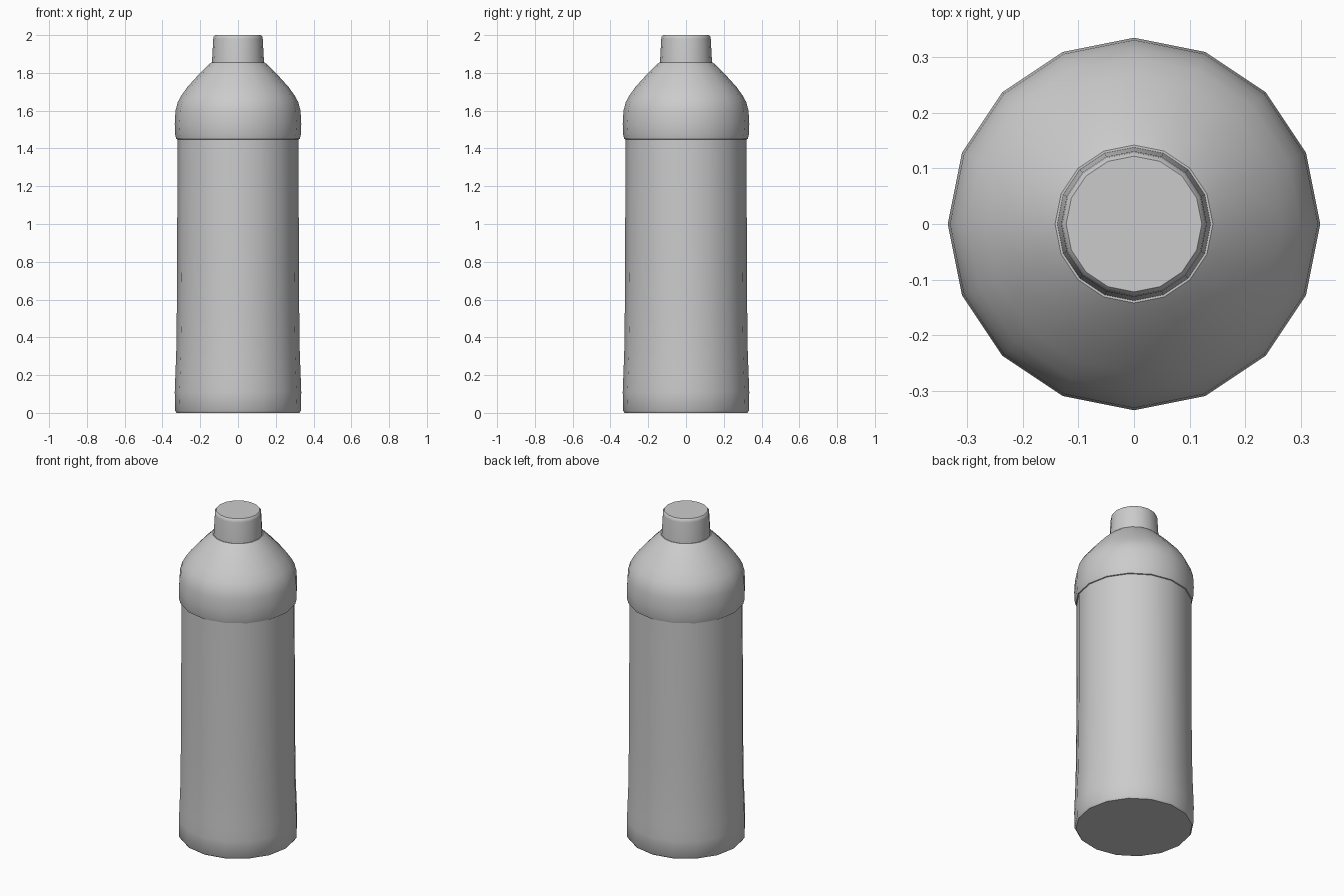
import bpy, bmesh, math

if "Cube" in bpy.data.objects:
    bpy.data.objects.remove(bpy.data.objects["Cube"])

SIDES = 16


def lathe(name, profile):
    """Revolve (radius, z) points around z and close both ends."""
    bm = bmesh.new()
    rings = [[bm.verts.new((r * math.cos(2 * math.pi * i / SIDES),
                            r * math.sin(2 * math.pi * i / SIDES), z))
              for i in range(SIDES)] for r, z in profile]
    for low, high in zip(rings, rings[1:]):
        for i in range(SIDES):
            j = (i + 1) % SIDES
            bm.faces.new((low[i], low[j], high[j], high[i]))
    bm.faces.new(rings[0][::-1])
    bm.faces.new(rings[-1])
    mesh = bpy.data.meshes.new(name)
    bm.to_mesh(mesh)
    bm.free()
    obj = bpy.data.objects.new(name, mesh)
    bpy.context.collection.objects.link(obj)
    bpy.ops.object.select_all(action='DESELECT')
    obj.select_set(True)
    bpy.context.view_layer.objects.active = obj
    bpy.ops.object.shade_smooth_by_angle(angle=math.radians(40))
    return obj


# Bottle: flared foot, straight body, overhanging rounded shoulder
lathe("bottle_body", [
    (0.325, 0.0), (0.333, 0.012), (0.335, 0.11), (0.332, 0.19),
    (0.327, 0.32), (0.324, 0.55), (0.322, 0.78), (0.321, 1.448),
    (0.327, 1.45), (0.333, 1.475), (0.335, 1.53), (0.331, 1.60),
    (0.319, 1.645), (0.300, 1.68), (0.268, 1.725), (0.205, 1.795),
    (0.163, 1.837), (0.142, 1.855)])

# Cap: tapered, with a softened top edge
lathe("cap", [(0.138, 1.853), (0.131, 1.98), (0.129, 1.992), (0.122, 2.0)])
